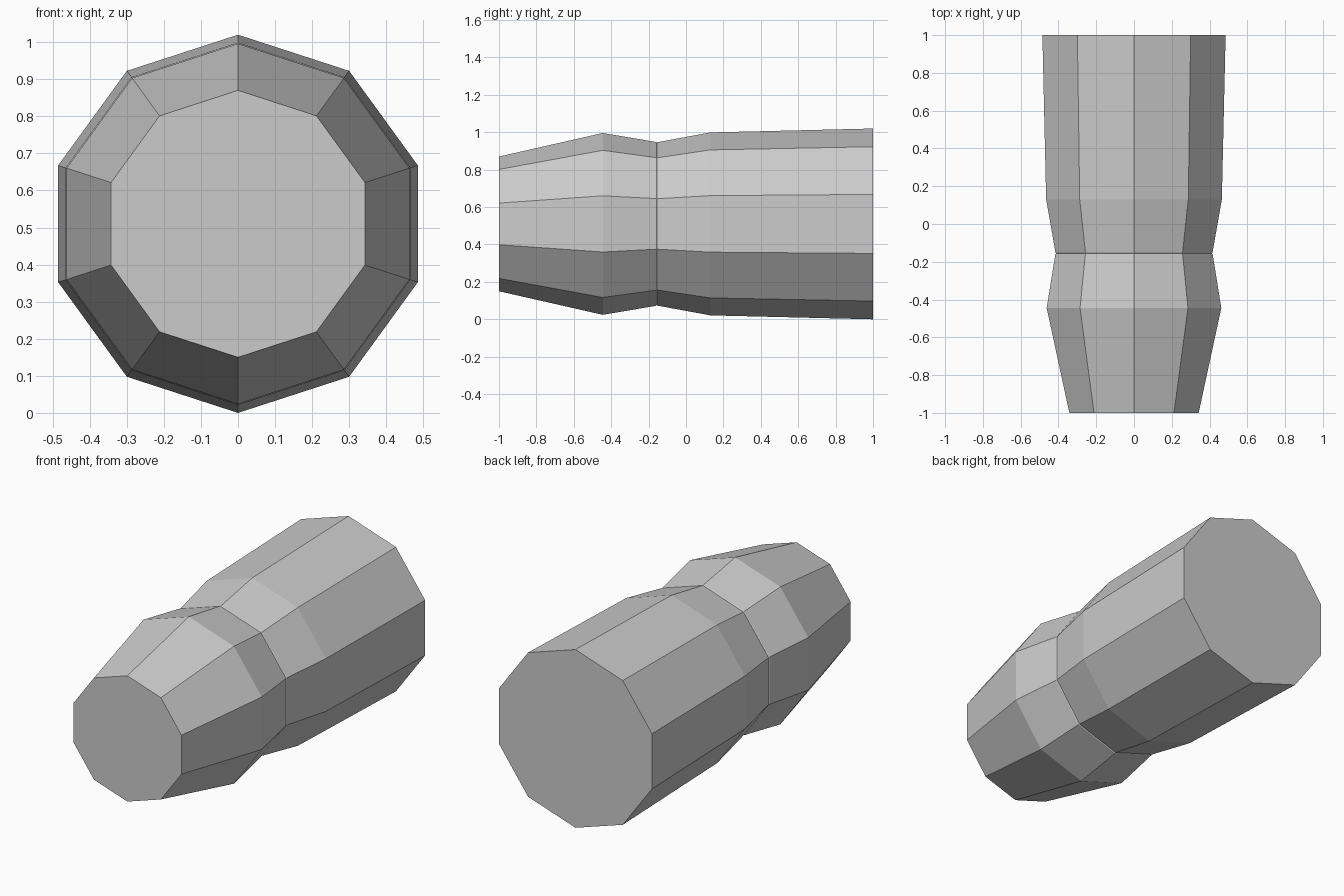
import bpy, bmesh
from math import sin, cos, pi

if "Cube" in bpy.data.objects:
    bpy.data.objects.remove(bpy.data.objects["Cube"])

SIDES, AXIS_Z = 10, 0.51

# (y, radius) profile: tapered nose, bulge, narrow waist seam, long barrel
PROFILE = [(-1.0, 0.36), (-0.445, 0.486), (-0.16, 0.438), (-0.156, 0.434),
           (-0.152, 0.437), (0.13, 0.489), (1.0, 0.51)]


def ten_sided_body(name, profile):
    bm = bmesh.new()
    rings = []
    for y, r in profile:
        rings.append([bm.verts.new((r * sin(2 * pi * i / SIDES), y,
                                    AXIS_Z + r * cos(2 * pi * i / SIDES)))
                      for i in range(SIDES)])
    for a, b in zip(rings, rings[1:]):
        for i in range(SIDES):
            j = (i + 1) % SIDES
            bm.faces.new((a[i], a[j], b[j], b[i]))
    # flat end caps
    bm.faces.new(rings[0])
    bm.faces.new(rings[-1])
    bmesh.ops.recalc_face_normals(bm, faces=bm.faces)
    mesh = bpy.data.meshes.new(name)
    bm.to_mesh(mesh)
    bm.free()
    obj = bpy.data.objects.new(name, mesh)
    bpy.context.collection.objects.link(obj)
    return obj


ten_sided_body("waisted_barrel", PROFILE)
